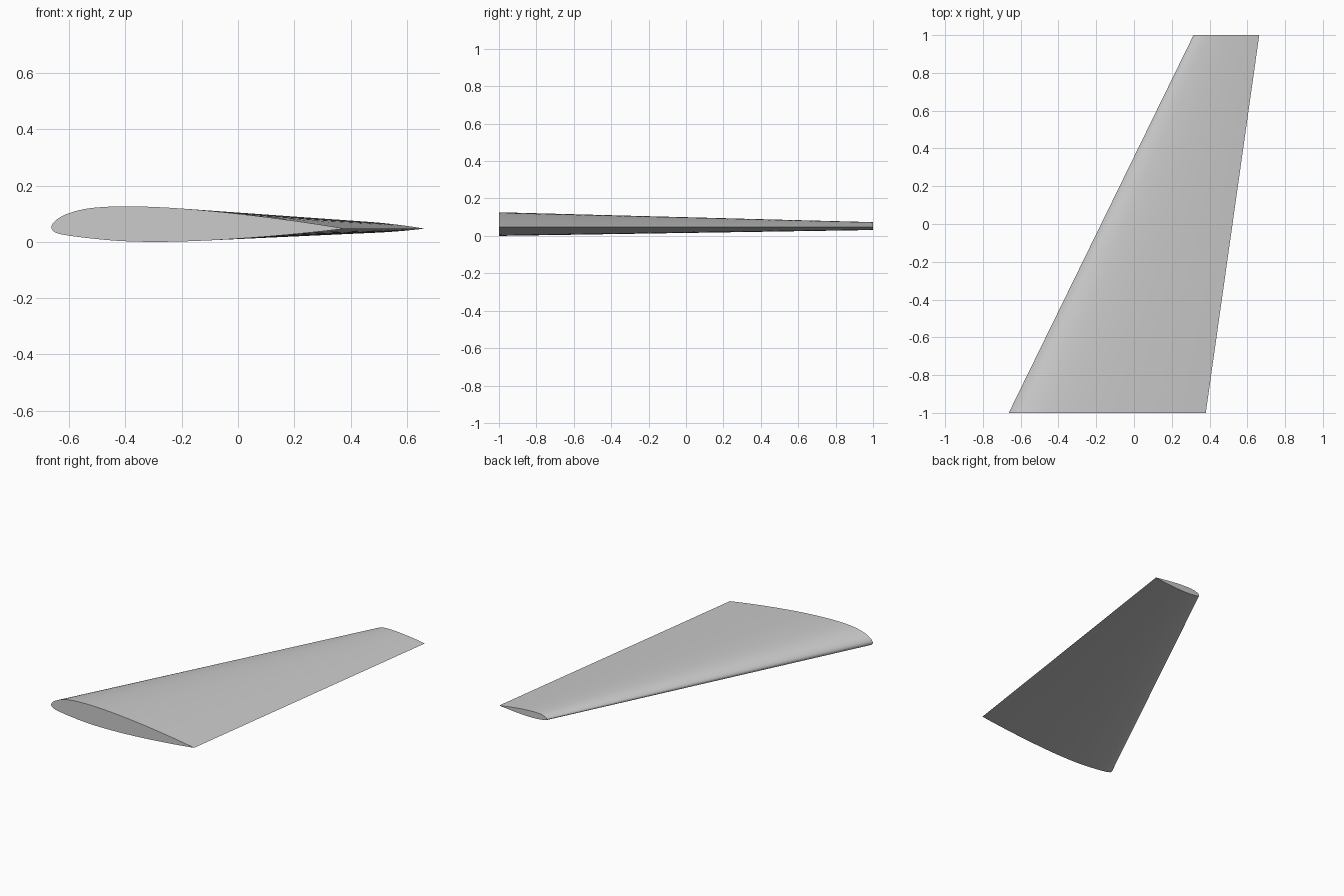
import bpy, bmesh
from math import pi, cos, sin, atan, sqrt

cube = bpy.data.objects.get("Cube")
if cube:
    bpy.data.objects.remove(cube, do_unlink=True)

STEPS = 32            # chordwise divisions per side
THICK = 0.12          # thickness over chord
M, K = 0.2025, 15.957  # forward camber constants
ROOT = (-1.0, -0.663, 0.38)   # y, leading x, trailing x
TIP = (1.0, 0.315, 0.663)


def camber(x):
    """Height and slope of the mean line."""
    if x < M:
        return (K / 6 * (x**3 - 3 * M * x**2 + M**2 * (3 - M) * x),
                K / 6 * (3 * x**2 - 6 * M * x + M**2 * (3 - M)))
    return K * M**3 / 6 * (1 - x), -K * M**3 / 6


def surface(x, side):
    """Point on the upper (+1) or lower (-1) side for a chord of one."""
    half = 5 * THICK * (0.2969 * sqrt(x) - 0.126 * x - 0.3516 * x**2
                        + 0.2843 * x**3 - 0.1036 * x**4)
    height, slope = camber(x)
    angle = atan(slope)
    return x - side * half * sin(angle), height + side * half * cos(angle)


# Closed aerofoil: trailing edge, over the top, round the nose, back below
stations = [(1 - cos(pi * i / STEPS)) / 2 for i in range(STEPS + 1)]
section = [surface(x, 1) for x in reversed(stations)]
section += [surface(x, -1) for x in stations[1:-1]]
base = -min(z for _, z in section) * (ROOT[2] - ROOT[1])

# Loft from root to tip, closed at both ends
bm = bmesh.new()
rings = []
for y, lead, trail in (ROOT, TIP):
    chord = trail - lead
    rings.append([bm.verts.new((lead + x * chord, y, base + z * chord))
                  for x, z in section])
root, tip = rings
count = len(section)
for i in range(count):
    j = (i + 1) % count
    bm.faces.new((root[i], root[j], tip[j], tip[i]))
bm.faces.new(root)
bm.faces.new(tip)
bmesh.ops.recalc_face_normals(bm, faces=bm.faces)
mesh = bpy.data.meshes.new("wing")
bm.to_mesh(mesh)
bm.free()

wing = bpy.data.objects.new("wing", mesh)
bpy.context.collection.objects.link(wing)

# Plain grey skin
grey = bpy.data.materials.new("light grey")
grey.use_nodes = True
color = (0.6, 0.6, 0.6, 1)
grey.diffuse_color = color
grey.node_tree.nodes["Principled BSDF"].inputs["Base Color"].default_value = color
mesh.materials.append(grey)

# Smooth skin with crisp end caps and trailing edge
bpy.ops.object.select_all(action="DESELECT")
wing.select_set(True)
bpy.context.view_layer.objects.active = wing
bpy.ops.object.shade_smooth_by_angle(angle=0.6)
